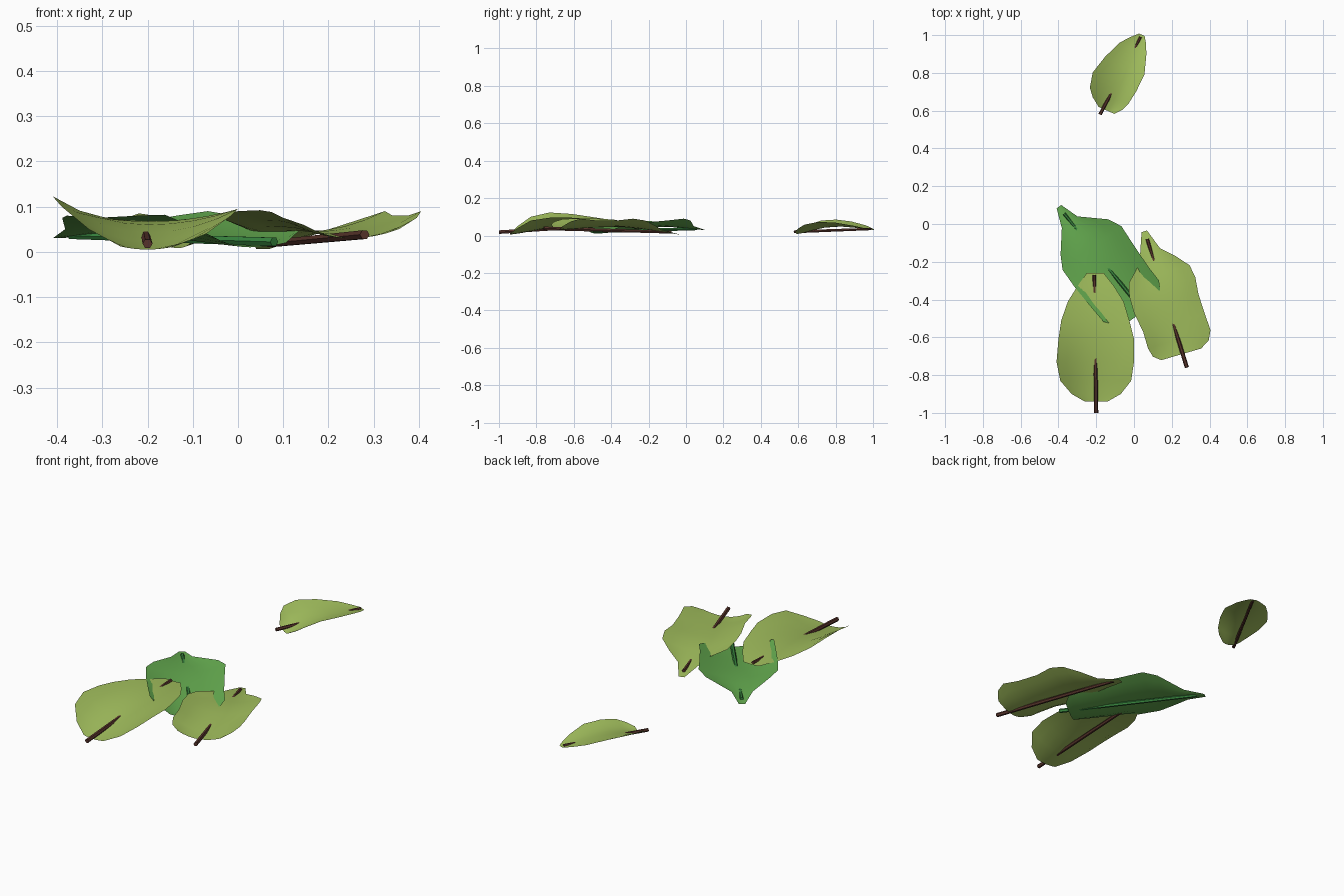
import bpy
import math
from mathutils import Vector

cube = bpy.data.objects.get("Cube")
if cube:
    bpy.data.objects.remove(cube, do_unlink=True)


def make_material(name, color):
    material = bpy.data.materials.new(name)
    material.use_nodes = True
    material.diffuse_color = (*color, 1)
    shader = material.node_tree.nodes["Principled BSDF"]
    shader.inputs["Base Color"].default_value = (*color, 1)
    return material


olive = make_material("olive leaf", (.36, .52, .11))
green = make_material("green leaf", (.13, .41, .08))
brown = make_material("brown stem", (.10, .035, .025))
dark_green = make_material("green stem", (.04, .24, .05))


def make_object(name, verts, faces, material):
    mesh = bpy.data.meshes.new(name)
    mesh.from_pydata(verts, [], faces)
    mesh.materials.append(material)
    obj = bpy.data.objects.new(name, mesh)
    bpy.context.collection.objects.link(obj)
    bpy.ops.object.select_all(action="DESELECT")
    obj.select_set(True)
    bpy.context.view_layer.objects.active = obj
    bpy.ops.object.shade_smooth_by_angle(angle=math.radians(50))
    return obj


def make_blade(name, base, tip, stations, material, segments=8):
    """Curled sheet; each station is distance, left and right width, then middle, left and right height."""
    base, tip = Vector(base), Vector(tip)
    forward = (tip - base).normalized()
    side = Vector((forward.y, -forward.x))
    verts, faces = [], []
    for distance, left, right, middle_z, left_z, right_z in stations:
        for j in range(segments + 1):
            s = 2 * j / segments - 1
            width, edge_z = (left, left_z) if s < 0 else (right, right_z)
            point = base + forward * distance + side * (s * width)
            verts.append((point.x, point.y, middle_z + (edge_z - middle_z) * s * s))
    row = segments + 1
    for i in range(len(stations) - 1):
        for j in range(segments):
            a = i * row + j
            faces.append((a, a + 1, a + row + 1, a + row))
    return make_object(name, verts, faces, material)


def make_stem(name, start, end, material, radius=.011, sides=6):
    """Straight faceted rod that narrows slightly towards the leaf tip."""
    start, end = Vector(start), Vector(end)
    forward = (end - start).normalized()
    side = forward.cross(Vector((0, 0, 1))).normalized()
    up = side.cross(forward)
    verts = []
    for center, size in ((start, radius), (end, radius * .8)):
        for k in range(sides):
            angle = math.tau * k / sides
            verts.append(center + side * (math.cos(angle) * size) + up * (math.sin(angle) * size))
    faces = [(k, (k + 1) % sides, sides + (k + 1) % sides, sides + k) for k in range(sides)]
    faces += [tuple(reversed(range(sides))), tuple(range(sides, 2 * sides))]
    return make_object(name, verts, faces, material)


# Long front leaf
make_blade("front_leaf", (-.2, -.94), (-.2, -.26), [
    (0, .06, .06, .005, .012, .012),
    (.04, .13, .13, .01, .05, .04),
    (.11, .19, .185, .022, .1, .08),
    (.21, .21, .2, .042, .123, .095),
    (.33, .2, .2, .06, .115, .095),
    (.43, .185, .175, .067, .1, .088),
    (.53, .15, .145, .068, .085, .08),
    (.61, .1, .095, .064, .07, .07),
    (.68, .05, .04, .058, .06, .06),
], olive)
make_stem("front_leaf_stem", (-.2, -1, .018), (-.21, -.27, .064), brown)

# Wide leaf on the left side
make_blade("side_leaf", (.25, -.69), (.06, -.04), [
    (0, .11, .11, .03, .06, .05),
    (.03, .147, .16, .03, .075, .075),
    (.08, .16, .185, .033, .088, .09),
    (.17, .16, .18, .04, .092, .08),
    (.28, .178, .177, .045, .09, .08),
    (.37, .178, .186, .045, .085, .09),
    (.44, .16, .175, .038, .07, .08),
    (.51, .09, .115, .03, .05, .055),
    (.57, .06, .05, .022, .03, .03),
    (.68, .02, .01, .006, .006, .006),
], olive)
make_stem("side_leaf_stem", (.28, -.76, .038), (.07, -.08, .018), brown)

# Green leaf tucked between the other two
make_blade("middle_leaf", (.02, -.47), (-.4, .095), [
    (-.01, .08, .1, .01, .025, .02),
    (.03, .14, .17, .012, .06, .05),
    (.07, .174, .192, .015, .082, .062),
    (.16, .18, .19, .022, .08, .068),
    (.31, .187, .197, .04, .075, .08),
    (.42, .184, .204, .045, .08, .09),
    (.49, .145, .17, .045, .075, .08),
    (.6, .055, .048, .038, .05, .05),
    (.7, .015, .015, .03, .03, .03),
], green)
make_stem("middle_leaf_stem", (.08, -.5, .022), (-.37, .055, .036), dark_green)

# Small leaf lying apart at the back
make_blade("back_leaf", (-.13, .6), (.045, 1), [
    (-.005, .06, .03, .008, .03, .02),
    (.03, .11, .06, .014, .062, .04),
    (.07, .144, .077, .025, .08, .058),
    (.15, .162, .089, .042, .085, .072),
    (.25, .136, .093, .048, .075, .07),
    (.35, .096, .06, .04, .055, .052),
    (.4, .056, .037, .034, .042, .04),
    (.437, .02, .012, .03, .032, .032),
], olive)
make_stem("back_leaf_stem", (-.18, .58, .02), (.035, .99, .035), brown, radius=.009)
